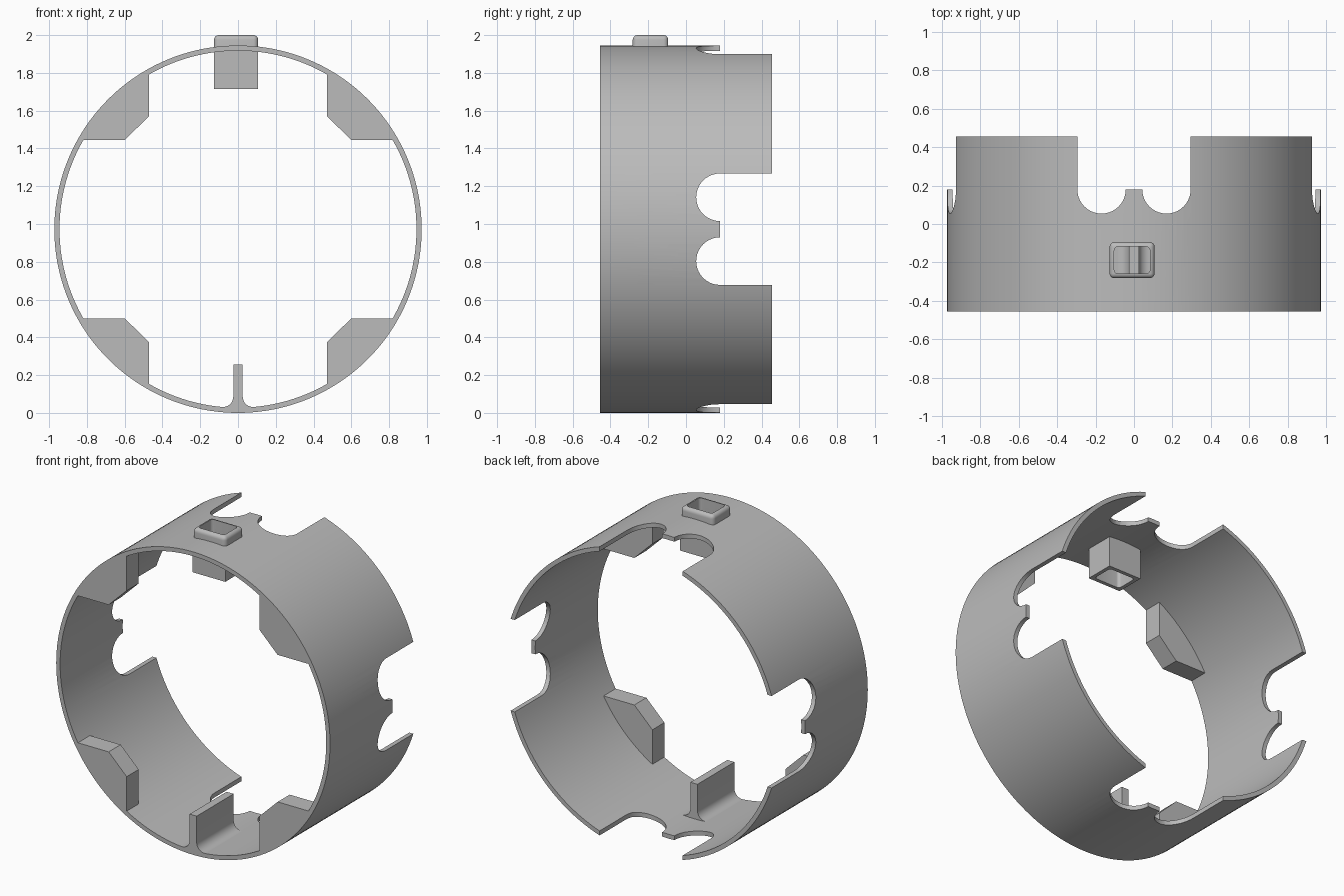
import bpy, bmesh
from math import sin, cos, pi, radians, sqrt, atan2
from mathutils import Matrix, Vector

if "Cube" in bpy.data.objects:
    bpy.data.objects.remove(bpy.data.objects["Cube"])

R_OUT, R_IN, HALF = 0.9725, 0.945, 0.455
CENTRE = Vector((0, 0, R_OUT))

grey = bpy.data.materials.new("plain grey")
grey.use_nodes = True
grey.diffuse_color = (0.5, 0.5, 0.5, 1)
grey.node_tree.nodes["Principled BSDF"].inputs["Base Color"].default_value = (0.5, 0.5, 0.5, 1)


def arc(cx, cy, r, a0, a1, n):
    """Points on an arc, angles in radians."""
    return [(cx + r * cos(a0 + (a1 - a0) * i / n),
             cy + r * sin(a0 + (a1 - a0) * i / n)) for i in range(n + 1)]


def finish(name, bm):
    bmesh.ops.recalc_face_normals(bm, faces=bm.faces[:])
    mesh = bpy.data.meshes.new(name)
    bm.to_mesh(mesh)
    bm.free()
    mesh.materials.append(grey)
    ob = bpy.data.objects.new(name, mesh)
    bpy.context.collection.objects.link(ob)
    return ob


def prism(name, pts, place, length):
    """Extrude a 2D outline; place maps (u, v) to the start point."""
    bm = bmesh.new()
    face = bm.faces.new([bm.verts.new(place(u, v)) for u, v in pts])
    ext = bmesh.ops.extrude_face_region(bm, geom=[face])
    moved = [g for g in ext["geom"] if isinstance(g, bmesh.types.BMVert)]
    bmesh.ops.translate(bm, verts=moved, vec=length)
    return finish(name, bm)


def from_front(y):
    return lambda u, v: (u, y, v + R_OUT)


def box(name, lo, hi, bevel_test=None, width=0.025):
    bm = bmesh.new()
    bmesh.ops.create_cube(bm, size=1)
    lo, hi = Vector(lo), Vector(hi)
    for v in bm.verts:
        v.co = [(lo[i] + hi[i]) / 2 + v.co[i] * (hi[i] - lo[i]) for i in range(3)]
    if bevel_test:
        edges = [e for e in bm.edges if bevel_test(*[v.co for v in e.verts])]
        bmesh.ops.bevel(bm, geom=edges, offset=width, segments=5,
                        profile=0.5, affect='EDGES')
    return finish(name, bm)


def cut(ob, cutter):
    mod = ob.modifiers.new("cut", 'BOOLEAN')
    mod.operation = 'DIFFERENCE'
    mod.solver = 'EXACT'
    mod.object = cutter
    cutter.hide_render = True
    cutter.hide_viewport = True
    cutter.hide_set(True)


def bake(ob):
    """Apply the modifiers, then smooth the curved faces."""
    deps = bpy.context.evaluated_depsgraph_get()
    mesh = bpy.data.meshes.new_from_object(ob.evaluated_get(deps))
    ob.modifiers.clear()
    ob.data = mesh
    bpy.ops.object.select_all(action='DESELECT')
    ob.select_set(True)
    bpy.context.view_layer.objects.active = ob
    bpy.ops.object.shade_smooth_by_angle(angle=radians(30))


# Ring band
bm = bmesh.new()
N = 160
loops = [[bm.verts.new((r * cos(2 * pi * i / N), y, R_OUT + r * sin(2 * pi * i / N)))
          for i in range(N)]
         for r, y in ((R_OUT, -HALF), (R_OUT, HALF), (R_IN, HALF), (R_IN, -HALF))]
for k in range(4):
    a, b = loops[k], loops[(k + 1) % 4]
    for i in range(N):
        j = (i + 1) % N
        bm.faces.new((a[i], a[j], b[j], b[i]))
ring = finish("ring_band", bm)

# Notch outline: two round bays with a short tab between them
W, TAB, LIP = 0.295, 0.043, 0.18
rad, mid = (W - TAB) / 2, (W + TAB) / 2
outline = ([(-W, 0.6)] + arc(-mid, LIP, rad, pi, 2 * pi, 20)
           + arc(mid, LIP, rad, pi, 2 * pi, 20) + [(W, 0.6)])
notch_top = prism("notch_cutter_vertical", outline,
                  lambda u, v: (u, v, -0.5), (0, 0, 3))
notch_side = prism("notch_cutter_sideways", outline,
                   lambda u, v: (-1.5, v, u + R_OUT), (3, 0, 0))
cut(ring, notch_top)
cut(ring, notch_side)

# Socket at the top: sharp sleeve inside, rounded rim outside, open through
X0, X1, Y0, Y1 = -0.127, 0.107, -0.282, -0.094
sleeve = box("socket_sleeve", (X0, Y0, 1.715), (X1, Y1, 1.922))
rim = box("socket_rim", (X0, Y0, 1.92), (X1, Y1, 2.0),
          lambda a, b: a.z + b.z > 3.9 and not (a.z < 1.95 and b.z < 1.95))
T = 0.024
hole = box("socket_cutter", (X0 + T, Y0 + T, 1.6), (X1 - T, Y1 - T, 2.1),
           lambda a, b: abs(a.z - b.z) > 0.1, 0.02)
for part in (ring, sleeve, rim):
    cut(part, hole)

# Four corner blocks, flush with the front edge
IN, FIT = 0.472, 0.947
a0 = atan2(IN, sqrt(FIT ** 2 - IN ** 2))
block = [(IN, 0.597), (0.6, IN)] + arc(0, 0, FIT, a0, pi / 2 - a0, 16)
blocks = []
for side, sx in (("left", 1), ("right", -1)):
    for level, sz in (("upper", 1), ("lower", -1)):
        pts = [(sx * u, sz * v) for u, v in block]
        blocks.append(prism(f"{level}_{side}_block", pts,
                            from_front(-HALF), (0, 0.122, 0)))

# Upright rib at the bottom with filleted foot
T, r = 0.025, 0.055
cx = T + r
cz = -sqrt((R_IN - r) ** 2 - cx ** 2)
end = atan2(cz, cx)
fillet = arc(cx, cz, r, pi, 2 * pi + end, 8)
foot = arc(0, 0, FIT, end, -pi - end, 8)
rib = prism("bottom_rib",
            [(-T, 0.255 - R_OUT), (T, 0.255 - R_OUT)] + fillet + foot
            + [(-u, v) for u, v in reversed(fillet)],
            from_front(-HALF), (0, 0.375, 0))

for part in [ring, sleeve, rim, rib] + blocks:
    bake(part)
for helper in (notch_top, notch_side, hole):
    bpy.data.objects.remove(helper)
